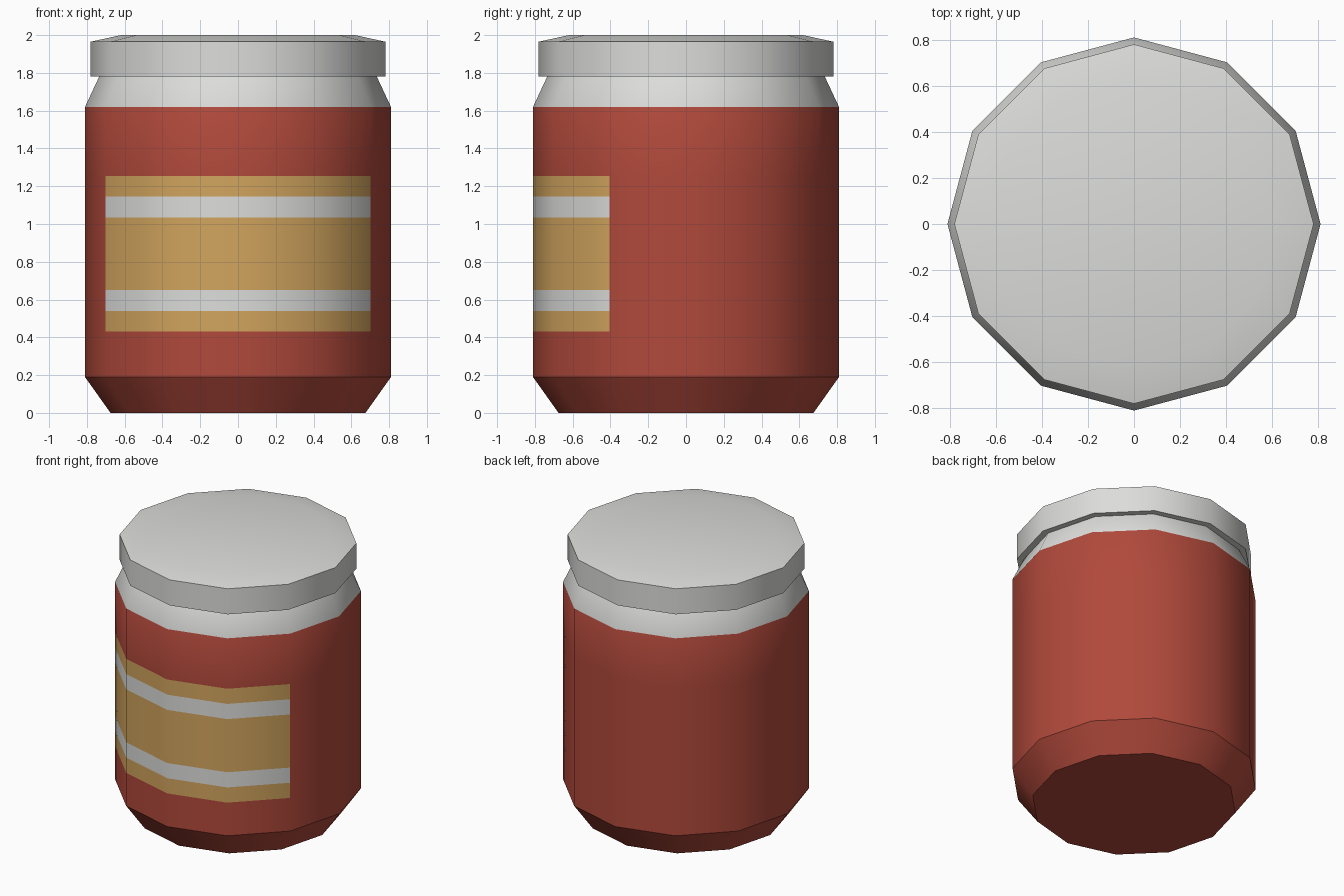
import bpy, bmesh, math

if "Cube" in bpy.data.objects:
    bpy.data.objects.remove(bpy.data.objects["Cube"])

SIDES = 12


def material(name, rgb):
    m = bpy.data.materials.new(name)
    m.diffuse_color = (*rgb, 1)
    m.use_nodes = True
    m.node_tree.nodes["Principled BSDF"].inputs["Base Color"].default_value = m.diffuse_color
    return m


red = material("sauce red", (0.44, 0.067, 0.044))
white = material("off white", (0.72, 0.72, 0.71))
gold = material("label gold", (0.645, 0.376, 0.112))


def lathe(name, profile, mats, rule, cap_bottom=False, cap_top=False):
    """Spin (radius, z) points into a 12-sided shell; rule(z, angle) picks the material."""
    bm = bmesh.new()
    rings = []
    for r, z in profile:
        rings.append([bm.verts.new((r * math.cos(math.tau * i / SIDES),
                                    r * math.sin(math.tau * i / SIDES), z))
                      for i in range(SIDES)])
    for k in range(len(rings) - 1):
        a, b = rings[k], rings[k + 1]
        zmid = (profile[k][1] + profile[k + 1][1]) / 2
        for i in range(SIDES):
            j = (i + 1) % SIDES
            f = bm.faces.new((a[i], a[j], b[j], b[i]))
            f.material_index = rule(zmid, 360 * (i + 0.5) / SIDES)
    if cap_bottom:
        bm.faces.new(rings[0][::-1]).material_index = rule(profile[0][1], 90)
    if cap_top:
        bm.faces.new(rings[-1]).material_index = rule(profile[-1][1], 90)
    me = bpy.data.meshes.new(name)
    bm.to_mesh(me)
    bm.free()
    for m in mats:
        me.materials.append(m)
    ob = bpy.data.objects.new(name, me)
    bpy.context.collection.objects.link(ob)
    bpy.ops.object.select_all(action='DESELECT')
    ob.select_set(True)
    bpy.context.view_layer.objects.active = ob
    bpy.ops.object.shade_smooth_by_angle(angle=math.radians(33))
    return ob


# Jar body: red contents, white shoulder, striped label on the four front sides
def body_colour(z, angle):
    if z > 1.62:
        return 1
    if 210 < angle < 330 and 0.43 < z < 1.255:
        return 1 if 0.54 < z < 0.65 or 1.035 < z < 1.145 else 2
    return 0


label_cuts = [0.43, 0.54, 0.65, 1.035, 1.145, 1.255]
body_profile = ([(0.675, 0), (0.81, 0.19)] + [(0.81, z) for z in label_cuts]
                + [(0.81, 1.62), (0.735, 1.78)])
lathe("jar_body", body_profile, [red, white, gold], body_colour, cap_bottom=True)

# Lid: underside lip, rim and shallow raised top
lid_profile = [(0.735, 1.78), (0.78, 1.78), (0.78, 1.965), (0.62, 2.0)]
lathe("lid", lid_profile, [white], lambda z, a: 0, cap_top=True)
